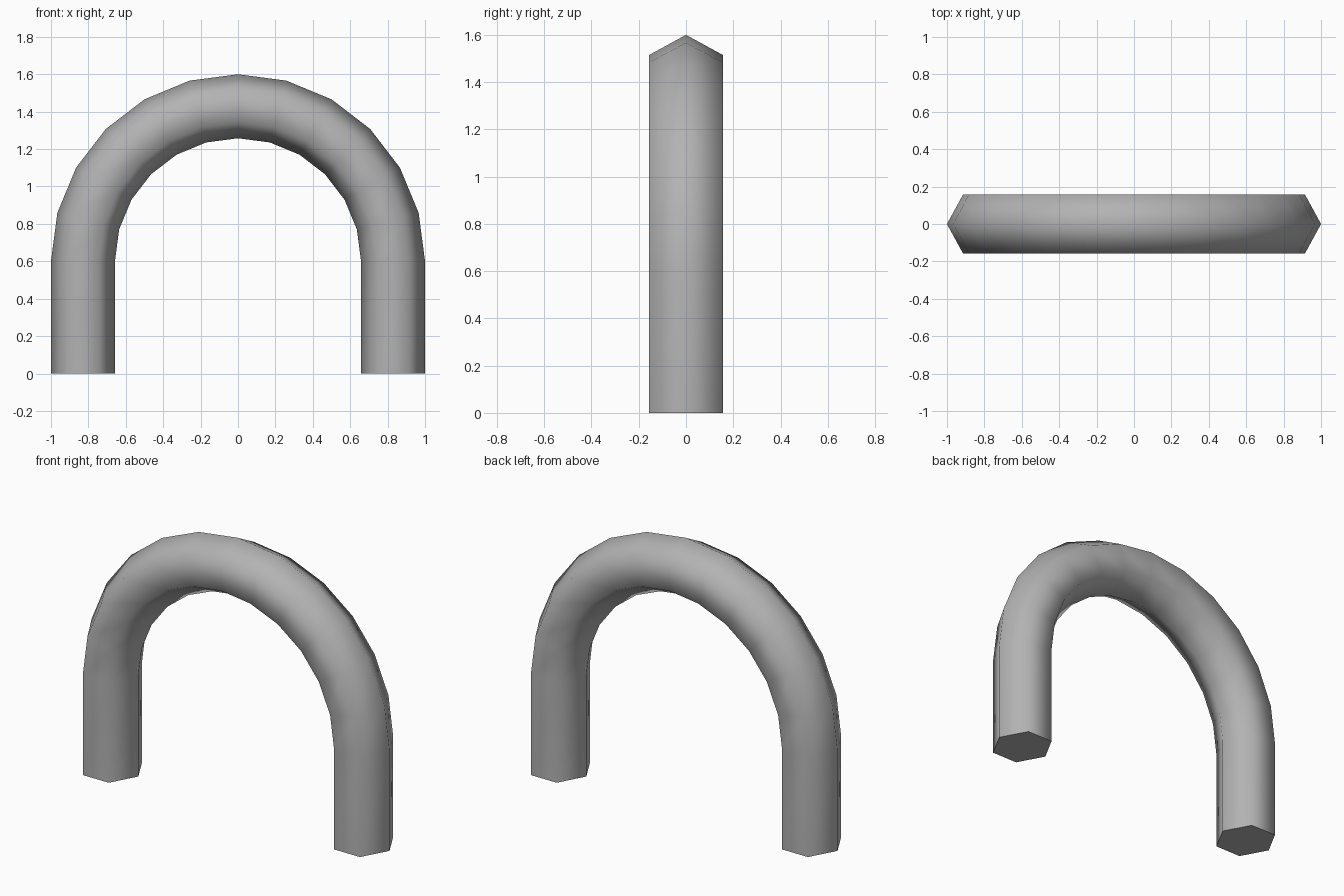
import bpy, bmesh
from math import sin, cos, pi, radians

if "Cube" in bpy.data.objects:
    bpy.data.objects.remove(bpy.data.objects["Cube"])

SIDES, STEPS = 6, 12          # hexagonal section, half-circle segments
RX, RY = 0.171, 0.181         # section half-sizes (radial, depth)
MID, SPRING = 0.829, 0.6      # centreline radius, height where the arch begins

# Path stations: (height offset, angle) for right foot, half circle, left foot
path = [(0.0, 0.0)]
path += [(SPRING, pi * i / STEPS) for i in range(STEPS + 1)]
path += [(0.0, pi)]

bm = bmesh.new()


def ring(base, a):
    """Hexagon across the path, with a corner on the outer side."""
    verts = []
    for k in range(SIDES):
        t = 2 * pi * k / SIDES
        r = MID + RX * cos(t)
        verts.append(bm.verts.new((r * cos(a), RY * sin(t), base + r * sin(a))))
    return verts


# Tube walls
rings = [ring(*p) for p in path]
for a, b in zip(rings, rings[1:]):
    for k in range(SIDES):
        n = (k + 1) % SIDES
        bm.faces.new((a[k], a[n], b[n], b[k]))

# Foot caps
bm.faces.new(rings[0])
bm.faces.new(rings[-1])
bmesh.ops.recalc_face_normals(bm, faces=bm.faces)

mesh = bpy.data.meshes.new("arched_tube")
bm.to_mesh(mesh)
bm.free()
arch = bpy.data.objects.new("arched_tube", mesh)
bpy.context.collection.objects.link(arch)

# Dark grey finish
grey = bpy.data.materials.new("dark_grey")
grey.diffuse_color = (0.45, 0.45, 0.45, 1)
grey.use_nodes = True
grey.node_tree.nodes["Principled BSDF"].inputs["Base Color"].default_value = grey.diffuse_color
mesh.materials.append(grey)

# Smooth around the tube, crisp at the feet
bpy.context.view_layer.objects.active = arch
arch.select_set(True)
bpy.ops.object.shade_smooth_by_angle(angle=radians(75))
